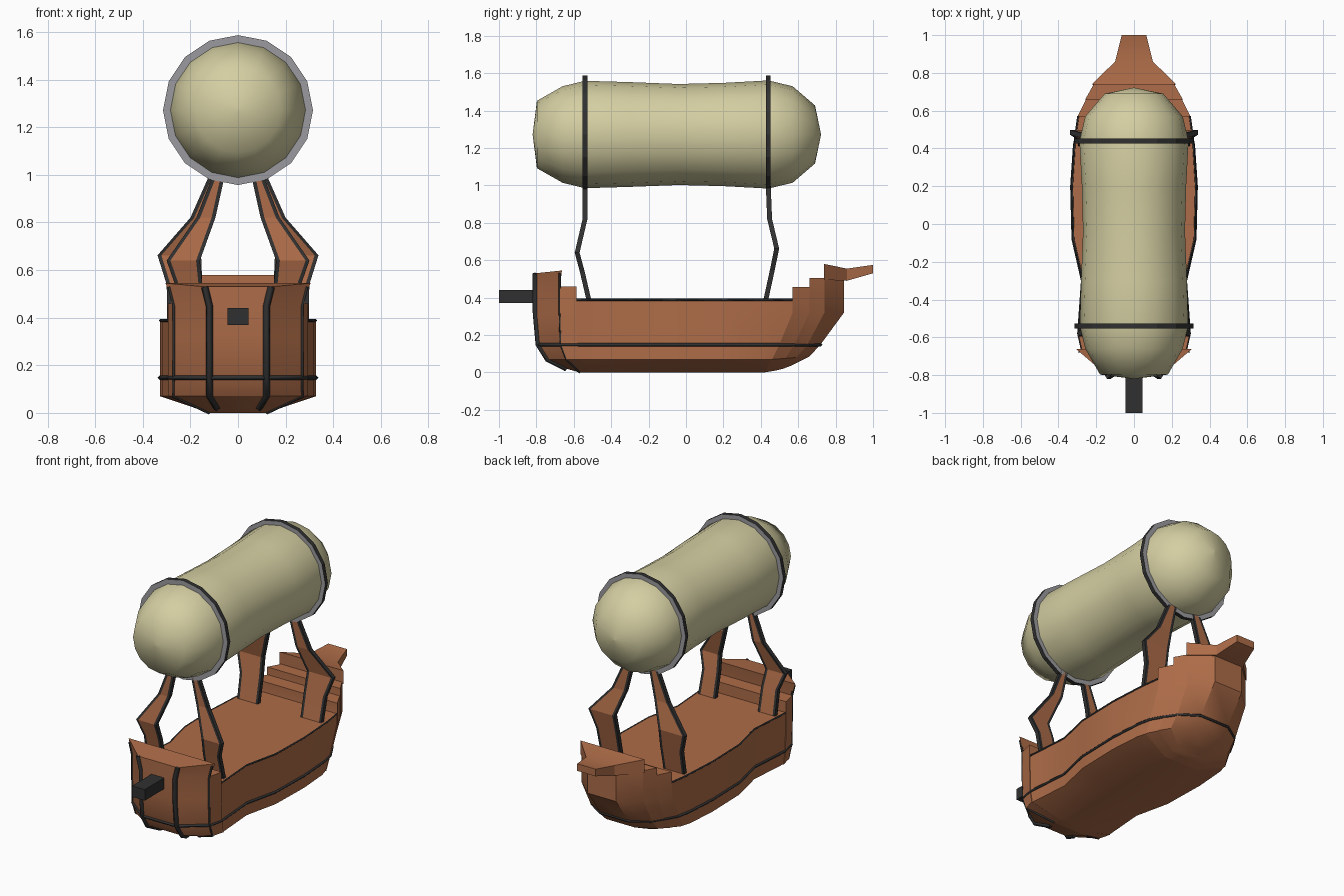
import bpy, bmesh
from math import sin, cos, pi, radians

if "Cube" in bpy.data.objects:
    bpy.data.objects.remove(bpy.data.objects["Cube"])


def material(name, rgb):
    m = bpy.data.materials.new(name)
    m.diffuse_color = (*rgb, 1)
    m.use_nodes = True
    m.node_tree.nodes["Principled BSDF"].inputs["Base Color"].default_value = m.diffuse_color
    return m


WOOD = material("wood", (.42, .15, .065))
DARK = material("dark_metal", (.03, .03, .03))
CLOTH = material("canvas", (.66, .62, .36))
GREY = material("grey_metal", (.33, .33, .35))


def loft(name, rings, mats, pick=lambda j: 0, cap=0, angle=30):
    """Skin a row of even-sided rings; pick(j) gives the material of side j."""
    bm = bmesh.new()
    rows = [[bm.verts.new(p) for p in r] for r in rings]
    n = len(rows[0])
    for a, b in zip(rows, rows[1:]):
        for j in range(n):
            k = (j + 1) % n
            bm.faces.new((a[j], a[k], b[k], b[j])).material_index = pick(j)
    for r in (rows[0], rows[-1]):
        for i in range(n // 2 - 1):
            bm.faces.new((r[i], r[i + 1], r[n - 2 - i], r[n - 1 - i])).material_index = cap
    bmesh.ops.recalc_face_normals(bm, faces=bm.faces)
    me = bpy.data.meshes.new(name)
    bm.to_mesh(me)
    bm.free()
    ob = bpy.data.objects.new(name, me)
    bpy.context.collection.objects.link(ob)
    for m in mats:
        me.materials.append(m)
    bpy.ops.object.select_all(action='DESELECT')
    ob.select_set(True)
    bpy.context.view_layer.objects.active = ob
    bpy.ops.object.shade_smooth_by_angle(angle=radians(angle))
    return ob


def strip(name, pts, depth, cyclic=False):
    """Dark trim running along a line of points."""
    cu = bpy.data.curves.new(name, 'CURVE')
    cu.dimensions = '3D'
    cu.bevel_depth, cu.bevel_resolution = depth, 0
    cu.use_fill_caps = True
    sp = cu.splines.new('POLY')
    sp.points.add(len(pts) - 1)
    for p, c in zip(sp.points, pts):
        p.co = (*c, 1)
    sp.use_cyclic_u = cyclic
    cu.materials.append(DARK)
    ob = bpy.data.objects.new(name, cu)
    bpy.context.collection.objects.link(ob)


def circle(y, r, n=16, z=1.272):
    return [(r * sin(2 * pi * i / n), y, z + r * cos(2 * pi * i / n)) for i in range(n)]


# Hull stations: half width, keel half width, y at top / band / chine / keel, z of chine / keel
S = [(.12, .09, -.805, -.79, -.74, -.64, .07, .02),
     (.27, .12, -.675, -.67, -.64, -.57, .07, .0),
     (.29, .12, -.585, -.58, -.565, -.52, .07, .0),
     (.27, .12, -.30, -.30, -.30, -.30, .07, .0),
     (.32, .12, -.08, -.08, -.08, -.08, .07, .0),
     (.327, .12, .20, .20, .20, .20, .07, .0),
     (.312, .12, .45, .42, .40, .38, .07, .0),
     (.295, .12, .57, .50, .46, .42, .07, .0),
     (.25, .11, .66, .58, .53, .48, .075, .01),
     (.205, .09, .74, .65, .59, .52, .08, .02),
     (.10, .06, .845, .72, .66, .56, .085, .035)]


def half(s, tops, off=0):
    w, wk, yt, yb, yc, yk, zc, zk = s
    w += off
    return ([(wk, yk, zk), (w, yc, zc), (w, yb, .15), (w, yt, .32)]
            + [(w + dw, yt + dy, z) for dw, dy, z in tops])


def ring(s, tops, off=0):
    h = half(s, tops, off)
    return h[::-1] + [(-x, y, z) for x, y, z in h]


# Hull: main body, raised stern blocks and stepped bow blocks
loft("hull_body", [ring(s, [(0, 0, .39)]) for s in S[2:8]], [WOOD])
loft("stern_step", [ring(s, [(0, 0, .46)], .004) for s in S[1:3]], [WOOD])
loft("stern_block", [ring(S[0], [(0, 0, .45), (.02, 0, .53)]),
                     ring(S[1], [(0, 0, .46), (.035, .012, .545)])], [WOOD])
for i, z, off in ((7, .457, .004), (8, .505, .008)):
    loft(f"bow_step_{i - 6}", [ring(s, [(0, 0, z)], off) for s in S[i:i + 2]], [WOOD])
loft("bow_block", [ring(S[9], [(0, 0, .5)], .012), ring(S[10], [(0, 0, .5)])], [WOOD])

# Bow beak
loft("bow_beak", [[(-w, y, a), (w, y, a), (w, y, b), (-w, y, b)]
                  for y, w, a, b in ((.738, .225, .495, .58), (.86, .1, .49, .555),
                                     (1, .065, .53, .575))], [WOOD])

# Dark trim: hull band, deck edge rails, stern ribs
band = [(s[0] + .002, s[3], .148) for s in S]
strip("hull_band", band + [(-x, y, z) for x, y, z in band[::-1]], .009, True)
for side, sx in (("right", 1), ("left", -1)):
    strip(f"deck_rail_{side}", [(sx * s[0], s[2], .388) for s in S[2:8]], .006)
    for k, d in ((0, .015), (1, .007)):
        pts = half(S[k], [(0, 0, .45), (.02, 0, .53)])
        strip(f"stern_rib_{k}_{side}", [(sx * x, y, z) for x, y, z in pts], d)

# Cannon at the stern
loft("cannon", [[(-.045, y, .37), (.045, y, .37), (.045, y, .44), (-.045, y, .44)]
                for y in (-1, -.78)], [DARK])

# Balloon and its two hoops
profile = [(-.82, .001), (-.797, .18), (-.66, .258), (-.54, .287), (-.3, .28), (-.04, .27),
           (.2, .276), (.44, .289), (.57, .258), (.69, .155), (.722, .001)]
loft("balloon", [circle(y, r) for y, r in profile], [CLOTH], angle=70)
for name, y in (("front_hoop", -.54), ("rear_hoop", .44)):
    loft(name, [circle(y - .013, .315), circle(y + .013, .315)], [GREY, DARK],
         lambda j: 1, 0, 10)

# Bent struts: z, y, inner x, outer x
legs = {"front_strut": [(.39, -.52, .15, .27), (.54, -.555, .15, .265), (.64, -.582, .16, .30),
                        (.82, -.54, .095, .175), (1.0, -.54, .055, .105)],
        "rear_strut": [(.38, .425, .15, .295), (.54, .46, .15, .30), (.662, .485, .155, .338),
                       (.82, .447, .10, .20), (1.0, .44, .058, .12)]}
for name, rows in legs.items():
    for side, sx in (("right", 1), ("left", -1)):
        rings = []
        for z, y, a, b in rows:
            xs = [a, a + .016, b - .016, b]
            rings.append([(sx * x, y - .013, z) for x in xs]
                         + [(sx * x, y + .013, z) for x in xs[::-1]])
        loft(f"{name}_{side}", rings, [WOOD, DARK], lambda j: 0 if j in (1, 5) else 1, 1, 10)
